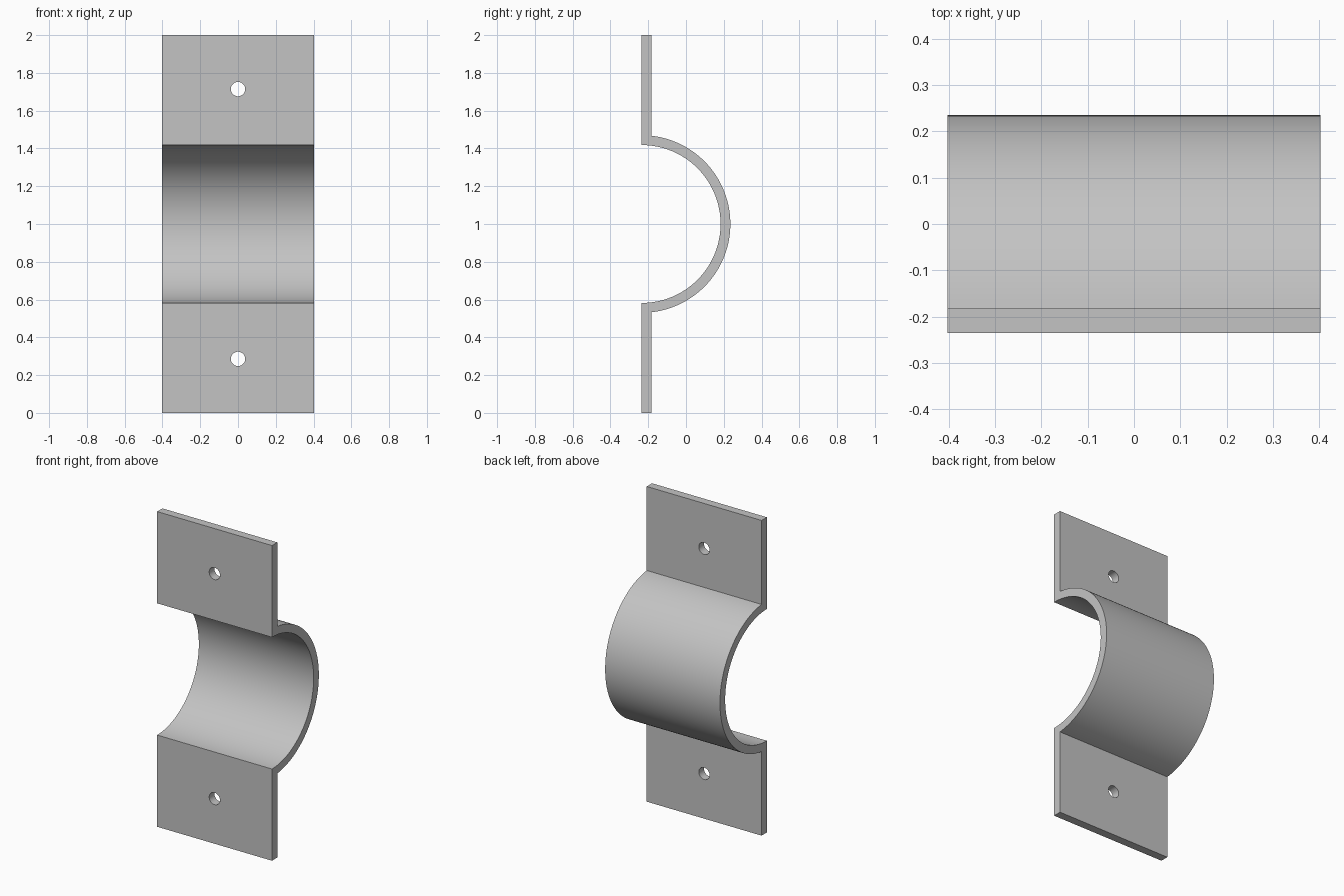
import bpy, bmesh
from math import sin, cos, pi, asin, sqrt

if "Cube" in bpy.data.objects:
    bpy.data.objects.remove(bpy.data.objects["Cube"], do_unlink=True)

WIDTH = 0.806
FRONT = -0.235
THICK = 0.053
R_IN, R_OUT = 0.418, 0.47
STEPS = 64
HOLE_R, HOLE_OFFSET = 0.038, 0.714

steel = bpy.data.materials.new("plain grey metal")
steel.use_nodes = True
grey = (0.55, 0.55, 0.55, 1)
steel.diffuse_color = grey
steel.node_tree.nodes["Principled BSDF"].inputs["Base Color"].default_value = grey


def arc(radius, start, end):
    """Points (y, z) on the saddle, angle measured from straight back."""
    return [(FRONT + radius * cos(a), 1 + radius * sin(a))
            for a in (start + (end - start) * i / STEPS for i in range(STEPS + 1))]


# Side profile: upper flange, outer arc, lower flange, inner arc
meet = asin(sqrt(R_OUT ** 2 - THICK ** 2) / R_OUT)
back = FRONT + THICK
profile = [(FRONT, 2), (back, 2)]
profile += arc(R_OUT, meet, -meet)
profile += [(back, 0), (FRONT, 0)]
profile += arc(R_IN, -pi / 2, pi / 2)

# Extrude the profile across the width
bm = bmesh.new()
face = bm.faces.new([bm.verts.new((-WIDTH / 2, y, z)) for y, z in profile])
result = bmesh.ops.extrude_face_region(bm, geom=[face], use_keep_orig=True)
moved = [v for v in result["geom"] if isinstance(v, bmesh.types.BMVert)]
bmesh.ops.translate(bm, verts=moved, vec=(WIDTH, 0, 0))
bmesh.ops.recalc_face_normals(bm, faces=bm.faces[:])
mesh = bpy.data.meshes.new("saddle_clamp")
bm.to_mesh(mesh)
bm.free()
clamp = bpy.data.objects.new("saddle_clamp", mesh)
bpy.context.collection.objects.link(clamp)
mesh.materials.append(steel)

# Screw holes through both flanges
for side in (-1, 1):
    bpy.ops.mesh.primitive_cylinder_add(
        vertices=40, radius=HOLE_R, depth=0.2,
        location=(0, FRONT + THICK / 2, 1 + side * HOLE_OFFSET),
        rotation=(pi / 2, 0, 0))
    cutter = bpy.context.object
    cutter.name = "hole_cutter"
    cutter.hide_render = True
    cutter.data.materials.append(steel)
    bpy.context.view_layer.objects.active = clamp
    mod = clamp.modifiers.new("screw_hole", 'BOOLEAN')
    mod.operation = 'DIFFERENCE'
    mod.solver = 'EXACT'
    mod.object = cutter
    bpy.ops.object.modifier_apply(modifier=mod.name)
    bpy.data.objects.remove(cutter, do_unlink=True)

# Smooth curved walls, crisp edges
bpy.ops.object.select_all(action='DESELECT')
clamp.select_set(True)
bpy.context.view_layer.objects.active = clamp
bpy.ops.object.shade_smooth_by_angle(angle=pi / 6)
